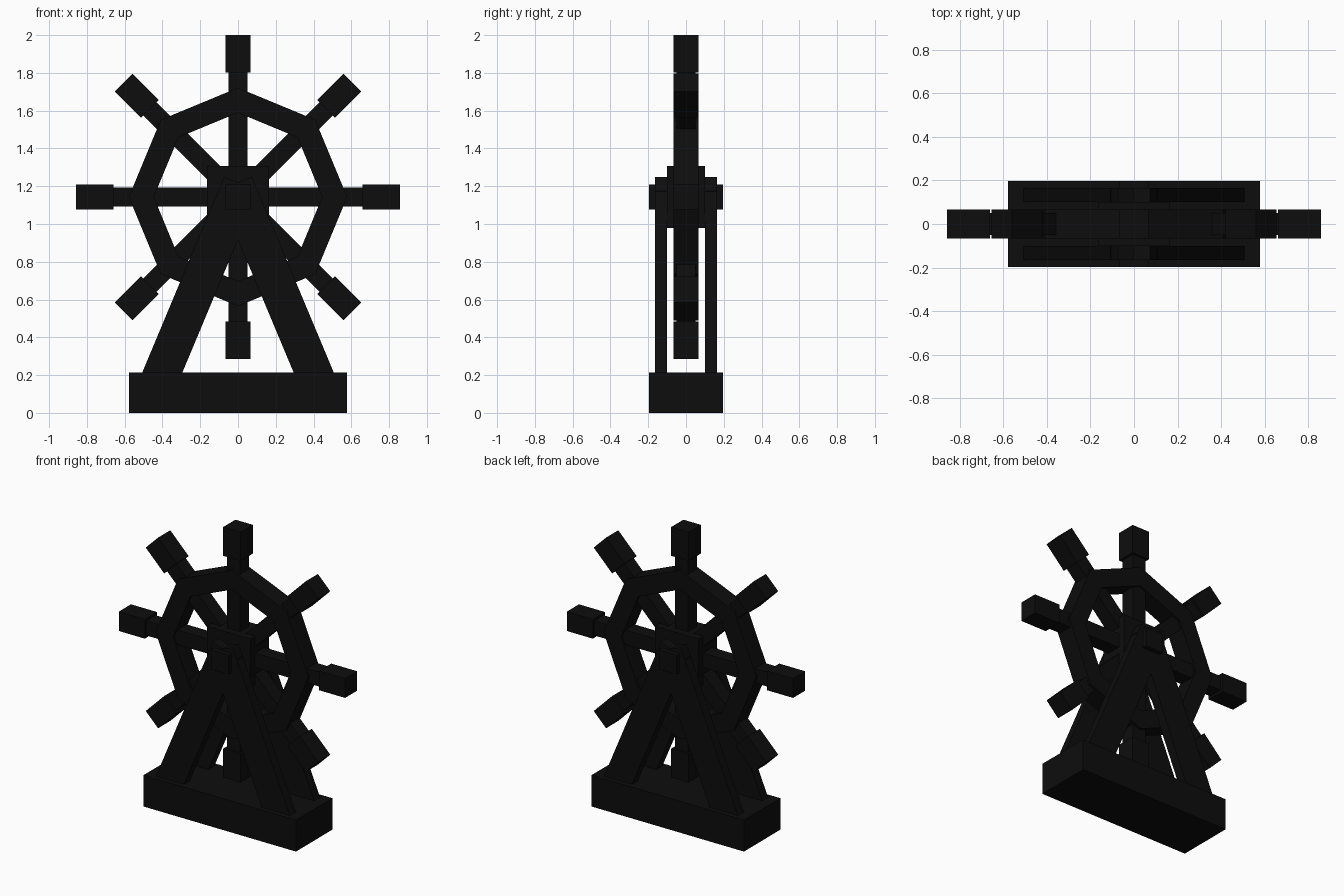
import bpy, bmesh, math
from mathutils import Matrix, Vector

if "Cube" in bpy.data.objects:
    bpy.data.objects.remove(bpy.data.objects["Cube"])

black = bpy.data.materials.new("near_black")
black.diffuse_color = (0.004, 0.004, 0.004, 1)
black.use_nodes = True
black.node_tree.nodes["Principled BSDF"].inputs["Base Color"].default_value = black.diffuse_color

HUB_Z = 1.143          # height of the wheel centre
SPOKES = 8


def finish(name, bm):
    bmesh.ops.recalc_face_normals(bm, faces=bm.faces)
    mesh = bpy.data.meshes.new(name)
    bm.to_mesh(mesh)
    bm.free()
    mesh.materials.append(black)
    obj = bpy.data.objects.new(name, mesh)
    bpy.context.collection.objects.link(obj)
    return obj


def box(name, size, centre, angle=0.0, pivot=(0, 0, 0)):
    """Box at centre, turned about the y axis, then moved to pivot."""
    bm = bmesh.new()
    bmesh.ops.create_cube(bm, size=1)
    m = (Matrix.Translation(pivot) @ Matrix.Rotation(angle, 4, 'Y')
         @ Matrix.Translation(centre) @ Matrix.Diagonal((*size, 1)))
    bm.transform(m)
    return finish(name, bm)


# Base block
box("base", (1.154, 0.394, 0.215), (0, 0, 0.1075))

# A-frame legs, two on each side of the wheel
foot, tip = Vector((0.44, 0, 0.12)), Vector((-0.017, 0, 1.212))
length = (tip - foot).length
lean = math.atan2(foot.x - tip.x, tip.z - foot.z)
for side, y in (("front", -0.132), ("back", 0.132)):
    for hand, s in (("right", 1), ("left", -1)):
        mid = (foot + tip) / 2
        box(f"{side}_{hand}_leg", (0.196, 0.064, length), (0, 0, 0),
            -s * lean, (s * mid.x, y, mid.z))

# Hub and axle
centre = (0, 0, HUB_Z)
box("hub", (0.33, 0.2, 0.33), centre)
box("axle", (0.133, 0.394, 0.133), centre)

# Spokes with thicker hand grips
for i in range(SPOKES):
    a = i * math.tau / SPOKES
    box(f"spoke_{i + 1}", (0.1, 0.1, 0.7), (0, 0, 0.35), a, centre)
    box(f"grip_{i + 1}", (0.132, 0.132, 0.197), (0, 0, 0.7585), a, centre)

# Octagonal rim
bm = bmesh.new()
section = [(0.446, -0.066), (0.578, -0.066), (0.578, 0.066), (0.446, 0.066)]
rings = []
for i in range(SPOKES):
    a = i * math.tau / SPOKES
    rings.append([bm.verts.new((r * math.sin(a), y, HUB_Z + r * math.cos(a)))
                  for r, y in section])
for i in range(SPOKES):
    p, q = rings[i], rings[(i + 1) % SPOKES]
    for k in range(4):
        n = (k + 1) % 4
        bm.faces.new((p[k], p[n], q[n], q[k]))
finish("rim", bm)
